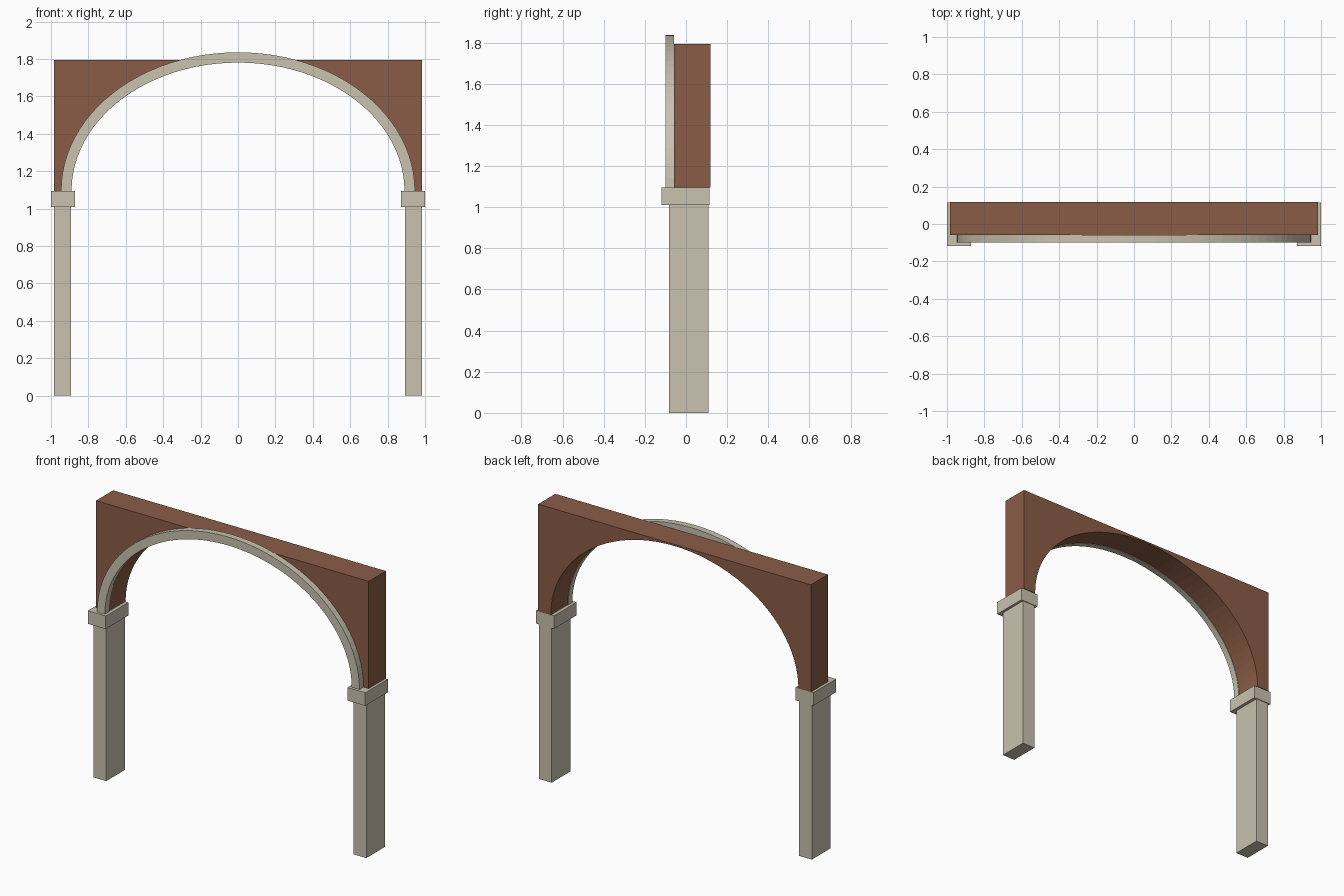
import bpy
import bmesh
from math import cos, sin, pi

SEGMENTS = 48
SPRING = 1.095  # height where the arch starts

cube = bpy.data.objects.get("Cube")
if cube:
    bpy.data.objects.remove(cube, do_unlink=True)


def material(name, color):
    mat = bpy.data.materials.new(name)
    mat.use_nodes = True
    mat.diffuse_color = color
    mat.node_tree.nodes["Principled BSDF"].inputs["Base Color"].default_value = color
    return mat


stone = material("pale stone", (0.58, 0.545, 0.43, 1))
brick = material("red brown brick", (0.255, 0.107, 0.061, 1))


def extrude_profile(name, points, y0, y1, mat):
    """Flat outline in x and z, given depth from y0 to y1."""
    bm = bmesh.new()
    face = bm.faces.new([bm.verts.new((x, y0, z)) for x, z in points])
    result = bmesh.ops.extrude_face_region(bm, geom=[face], use_keep_orig=True)
    moved = [v for v in result["geom"] if isinstance(v, bmesh.types.BMVert)]
    bmesh.ops.translate(bm, verts=moved, vec=(0, y1 - y0, 0))
    bmesh.ops.recalc_face_normals(bm, faces=bm.faces)
    mesh = bpy.data.meshes.new(name)
    bm.to_mesh(mesh)
    bm.free()
    mesh.materials.append(mat)
    obj = bpy.data.objects.new(name, mesh)
    bpy.context.collection.objects.link(obj)
    return obj


def box(name, x0, x1, y0, y1, z0, z1, mat):
    return extrude_profile(name, [(x0, z0), (x1, z0), (x1, z1), (x0, z1)], y0, y1, mat)


def half_ellipse(rx, rz):
    """Points from the +x springing over the crown to the -x springing."""
    angles = [pi * i / SEGMENTS for i in range(SEGMENTS + 1)]
    return [(rx * cos(a), SPRING + rz * sin(a)) for a in angles]


# Pillars and their capitals
for side, s in (("left", 1), ("right", -1)):
    box(side + "_pillar", s * 0.892, s * 0.983, -0.083, 0.109, 0, 1.01, stone)
    box(side + "_capital", s * 0.871, s * 1.0, -0.118, 0.114, 1.01, SPRING, stone)

# Wall above the opening
corners = [(-0.983, SPRING), (-0.983, 1.794), (0.983, 1.794), (0.983, SPRING)]
extrude_profile("arch_wall", half_ellipse(0.893, 0.689) + corners, -0.058, 0.118, brick)

# Raised stone trim along the front of the arch
trim = half_ellipse(0.946, 0.741) + half_ellipse(0.89, 0.686)[::-1]
extrude_profile("arch_trim", trim, -0.1, -0.058, stone)
